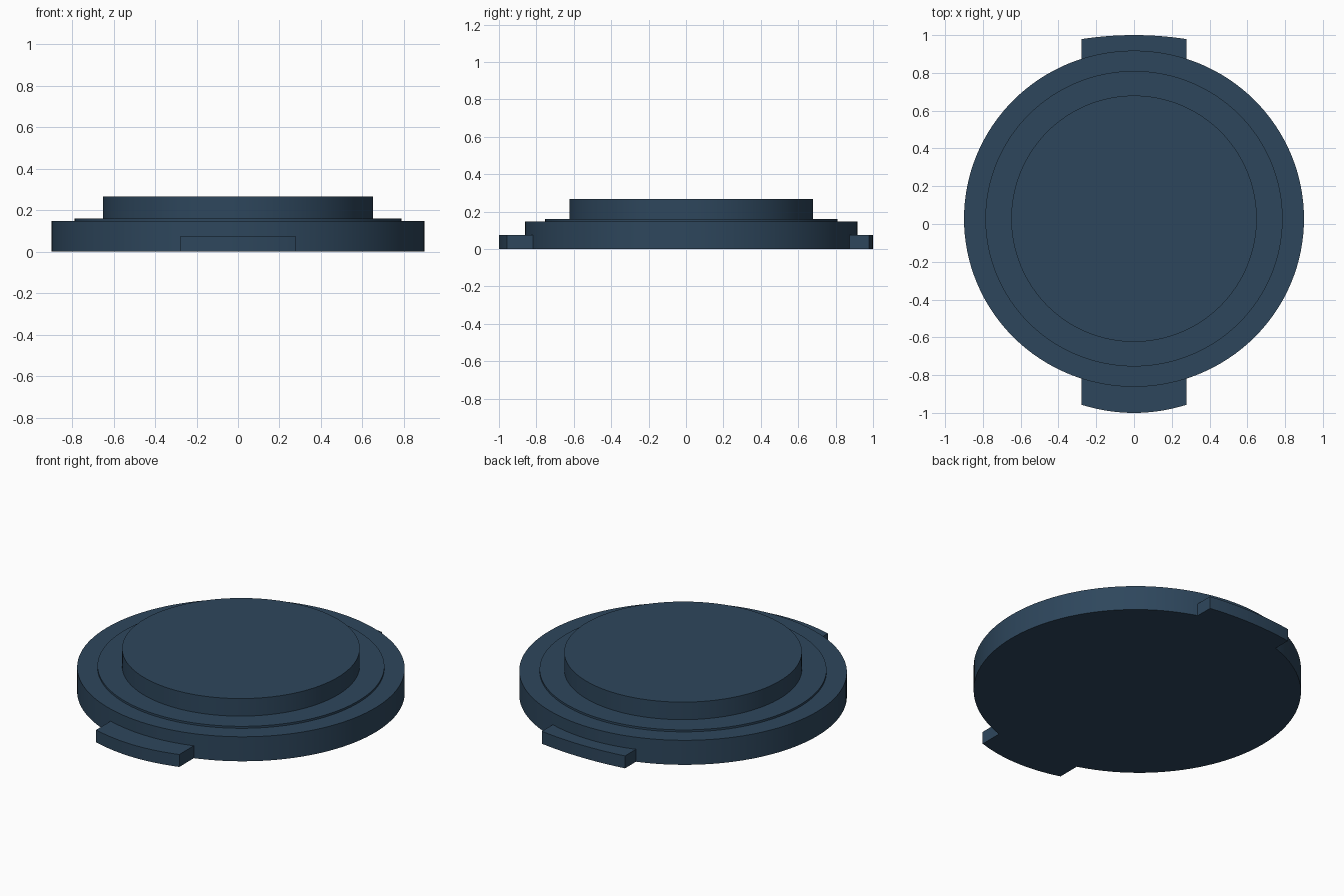
import bpy, bmesh, math

if "Cube" in bpy.data.objects:
    bpy.data.objects.remove(bpy.data.objects["Cube"])

CY = 0.028          # disc centre sits slightly towards the back
RX, RY = 0.90, 0.89  # main disc radii

navy = bpy.data.materials.new("navy blue")
navy.diffuse_color = (0.027, 0.062, 0.108, 1)
navy.use_nodes = True
navy.node_tree.nodes["Principled BSDF"].inputs["Base Color"].default_value = navy.diffuse_color


def finish(bm, name):
    bmesh.ops.recalc_face_normals(bm, faces=bm.faces)
    me = bpy.data.meshes.new(name)
    bm.to_mesh(me)
    bm.free()
    me.materials.append(navy)
    ob = bpy.data.objects.new(name, me)
    bpy.context.collection.objects.link(ob)
    bpy.context.view_layer.objects.active = ob
    ob.select_set(True)
    bpy.ops.object.shade_smooth_by_angle(angle=math.radians(30))
    ob.select_set(False)


def stepped_body(name, rings, n=128):
    """Stack of elliptical rings (rx, ry, z), capped at both ends."""
    bm = bmesh.new()
    loops = []
    for rx, ry, z in rings:
        loops.append([bm.verts.new((rx * math.cos(2 * math.pi * i / n),
                                    CY + ry * math.sin(2 * math.pi * i / n), z))
                      for i in range(n)])
    for a, b in zip(loops, loops[1:]):
        for i in range(n):
            j = (i + 1) % n
            bm.faces.new((a[i], a[j], b[j], b[i]))
    bm.faces.new(loops[0][::-1])
    bm.faces.new(loops[-1])
    finish(bm, name)


def tab(name, side, corner, tip=1.0, half=0.278, height=0.075, n=16):
    """Curved lug whose inner edge follows the disc rim."""
    bm = bmesh.new()
    xs = [-half + 2 * half * i / n for i in range(n + 1)]
    outer = [(x, side * (tip - (tip - corner) * (x / half) ** 2)) for x in xs]
    inner = [(x, CY + side * RY * math.sqrt(1 - (x / RX) ** 2) - side * 0.003) for x in xs]
    base = bm.faces.new([bm.verts.new((x, y, 0)) for x, y in outer + inner[::-1]])
    ext = bmesh.ops.extrude_face_region(bm, geom=[base], use_keep_orig=True)
    for v in ext["geom"]:
        if isinstance(v, bmesh.types.BMVert):
            v.co.z = height
    finish(bm, name)


# Main disc, thin raised step and top plateau
stepped_body("stepped_disc", [
    (RX, RY, 0), (RX, RY, 0.148),
    (0.787, 0.782, 0.148), (0.787, 0.782, 0.16),
    (0.65, 0.652, 0.16), (0.65, 0.652, 0.266)])

# Front and back lugs
tab("front_tab", -1, 0.957)
tab("back_tab", 1, 0.979)
